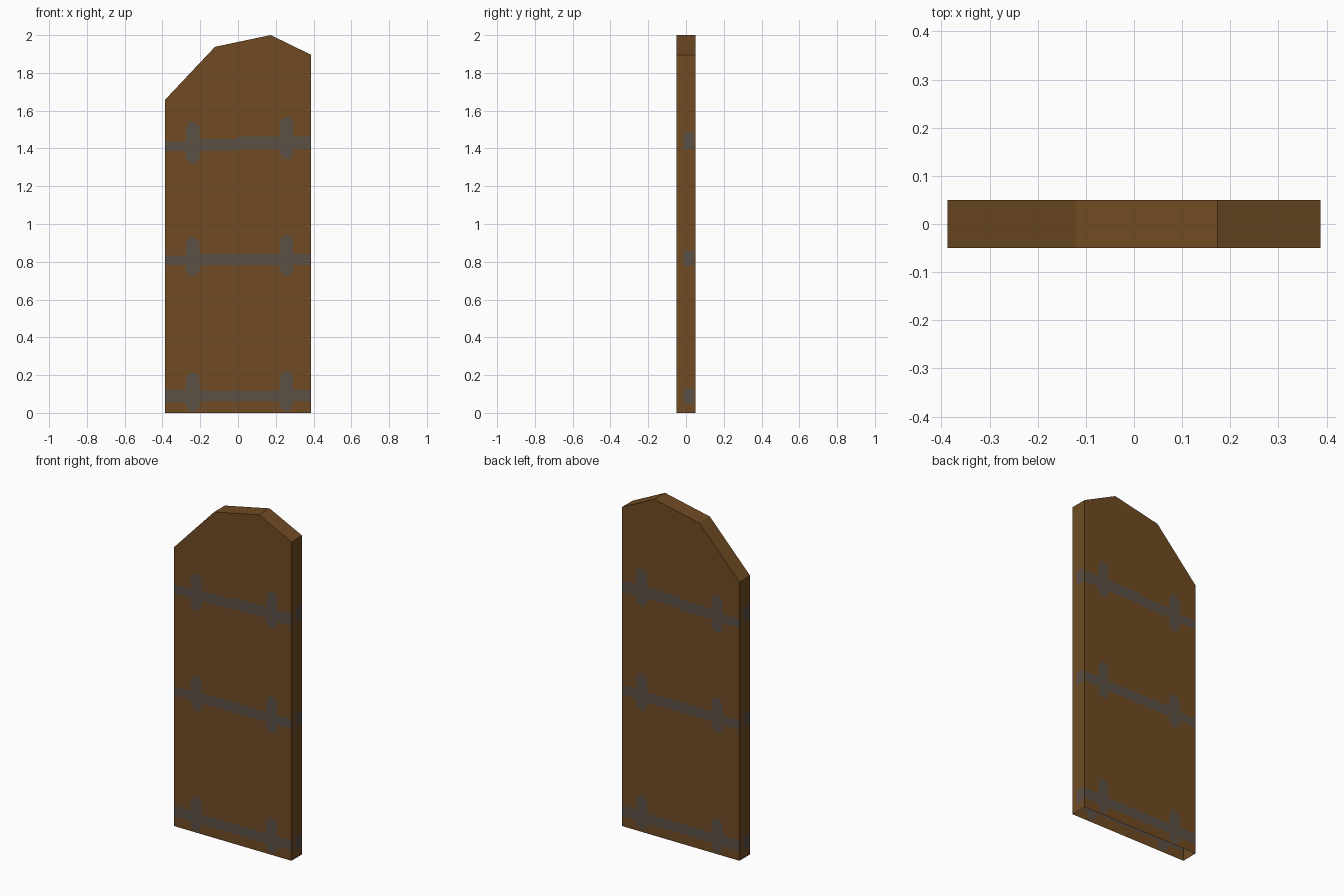
import bpy, bmesh
from mathutils import Vector

if "Cube" in bpy.data.objects:
    bpy.data.objects.remove(bpy.data.objects["Cube"])

W, D = 0.387, 0.05


def material(name, rgb):
    m = bpy.data.materials.new(name)
    m.diffuse_color = (*rgb, 1)
    m.use_nodes = True
    m.node_tree.nodes["Principled BSDF"].inputs["Base Color"].default_value = m.diffuse_color
    return m


# Door outline, seen from the front
outline = [(-W, 0), (W, 0), (W, 1.896), (0.173, 2.0), (-0.122, 1.938), (-W, 1.657)]
bm = bmesh.new()
front = [bm.verts.new((x, -D, z)) for x, z in outline]
back = [bm.verts.new((x, D, z)) for x, z in outline]
bm.faces.new(front)
bm.faces.new(back[::-1])
# Edge walls, leaving the underside open
for i in range(1, len(outline)):
    j = (i + 1) % len(outline)
    bm.faces.new((front[j], front[i], back[i], back[j]))
bmesh.ops.recalc_face_normals(bm, faces=bm.faces)

# Iron straps: strap segments and crosspieces as (x0, x1, z0, z1)
cross_x = [(-0.275, -0.205), (0.222, 0.291)]
# left strap, middle strap start, middle strap end, right strap, crosspieces
bands = [
    [(1.386, 1.437), (1.388, 1.450), (1.397, 1.464), (1.397, 1.464), (1.320, 1.540), (1.345, 1.565)],
    [(0.780, 0.832), (0.780, 0.841), (0.780, 0.841), (0.783, 0.841), (0.725, 0.928), (0.725, 0.942)],
    [(0.058, 0.122), (0.060, 0.118), (0.060, 0.118), (0.060, 0.122), (0.008, 0.212), (0.012, 0.220)],
]
side_marks = [(1.397, 1.485), (0.778, 0.857), (0.050, 0.127)]
spans = [(-W, -0.275), (-0.205, 0.0), (0.0, 0.222), (0.291, W)]
rects = []
for b in bands:
    rects += [(*s, *z) for s, z in zip(spans, b[:4])]
    for (x0, x1), (z0, z1) in zip(cross_x, b[4:]):
        # crosspiece with slightly narrowed tips
        rects += [(x0, x1, z0 + 0.02, z1 - 0.02), (x0 + 0.013, x1 - 0.013, z0, z1)]


def cut(axis, value):
    normal = Vector((0, 0, 0))
    normal[axis] = 1
    bmesh.ops.bisect_plane(bm, geom=bm.verts[:] + bm.edges[:] + bm.faces[:], dist=1e-5,
                           plane_co=normal * value, plane_no=normal)


# Cut the panels along the strap borders
for x in sorted({v for r in rects for v in r[:2] if abs(v) < W - 0.01}):
    cut(0, x)
for z in sorted({v for r in rects for v in r[2:]} | {v for m in side_marks for v in m}):
    cut(2, z)
for y in (-0.042, -0.012, 0.012, 0.042):
    cut(1, y)

# Colour strap faces by position
bm.normal_update()
for f in bm.faces:
    c, n = f.calc_center_median(), f.normal
    if abs(n.y) > 0.9:
        f.material_index = int(any(a < c.x < b and p < c.z < q for a, b, p, q in rects))
    elif abs(n.x) > 0.99:
        y = c.y * (1 if n.x > 0 else -1)
        f.material_index = int(-0.012 < y < 0.042 and any(p < c.z < q for p, q in side_marks))

mesh = bpy.data.meshes.new("door_panel")
bm.to_mesh(mesh)
bm.free()
mesh.materials.append(material("brown wood", (0.162, 0.071, 0.017)))
mesh.materials.append(material("grey iron", (0.104, 0.082, 0.062)))
door = bpy.data.objects.new("door_panel", mesh)
bpy.context.collection.objects.link(door)
